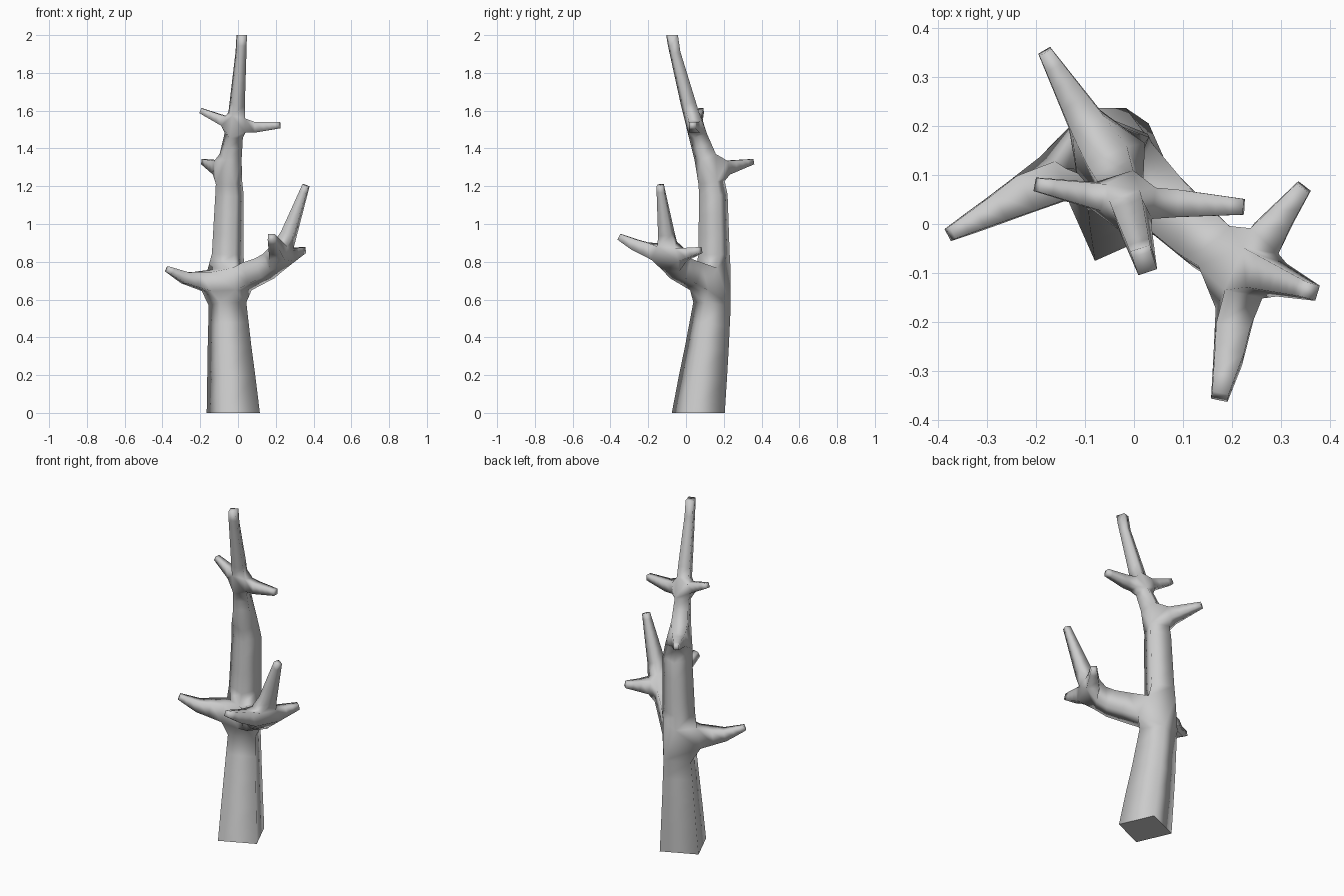
import bpy, bmesh

if "Cube" in bpy.data.objects:
    bpy.data.objects.remove(bpy.data.objects["Cube"])

verts, radii, edges = [], [], []


def limb(points, parent=None):
    """Chain of (x, y, z, half_width) nodes growing from a parent node; returns node indices."""
    made = []
    for x, y, z, r in points:
        i = len(verts)
        verts.append((x, y, z))
        radii.append(r)
        if parent is not None:
            edges.append((parent, i))
        parent = i
        made.append(i)
    return made


# trunk: root, lower fork, upper stub, crown fork, tip
trunk = limb([
    (-0.025, 0.065, 0.0, 0.107),
    (-0.045, 0.11, 0.34, 0.088),
    (-0.06, 0.15, 0.68, 0.07),
    (-0.055, 0.148, 0.84, 0.064),
    (-0.045, 0.145, 1.15, 0.058),
    (-0.05, 0.127, 1.28, 0.05),
    (-0.015, 0.045, 1.52, 0.034),
    (-0.004, 0.012, 1.64, 0.032),
    (0.022, -0.08, 1.99, 0.02),
])
low_fork, stub_fork, crown_fork = trunk[2], trunk[5], trunk[6]

# lower left branch
limb([(-0.28, 0.03, 0.715, 0.03), (-0.375, -0.02, 0.762, 0.014)], low_fork)

# lower right branch splitting in three
split = limb([(0.14, -0.03, 0.765, 0.056), (0.22, -0.09, 0.82, 0.048)], low_fork)[-1]
limb([(0.27, -0.105, 0.95, 0.035), (0.36, -0.137, 1.205, 0.016)], split)
limb([(0.346, 0.075, 0.862, 0.016)], split)
limb([(0.193, -0.27, 0.89, 0.03), (0.175, -0.352, 0.932, 0.017)], split)

# upper stub and the two crown twigs
limb([(-0.182, 0.352, 1.33, 0.014)], stub_fork)
limb([(0.09, 0.042, 1.512, 0.028), (0.224, 0.035, 1.523, 0.016)], crown_fork)
limb([(-0.197, 0.08, 1.6, 0.014)], crown_fork)

# skin the skeleton into one square-section tree
mesh = bpy.data.meshes.new("dead_tree")
mesh.from_pydata(verts, edges, [])
tree = bpy.data.objects.new("dead_tree", mesh)
bpy.context.collection.objects.link(tree)
bpy.context.view_layer.objects.active = tree
tree.select_set(True)
skin = tree.modifiers.new("Skin", 'SKIN')
skin.branch_smoothing = 0.0
skin.use_smooth_shade = True
for i, r in enumerate(radii):
    sv = mesh.skin_vertices[0].data[i]
    sv.radius = (r, r)
    sv.use_root = (i == 0)
bpy.ops.object.modifier_apply(modifier=skin.name)

# flat cut at the foot and at the top
bm = bmesh.new()
bm.from_mesh(tree.data)
for v in bm.verts:
    if v.co.z < 0.1:
        v.co.z = 0.0
    elif v.co.z > 1.95:
        v.co.z = 2.0
bmesh.ops.recalc_face_normals(bm, faces=bm.faces)
for f in bm.faces:
    f.smooth = f.calc_center_median().z > 0.01
bm.to_mesh(tree.data)
bm.free()
